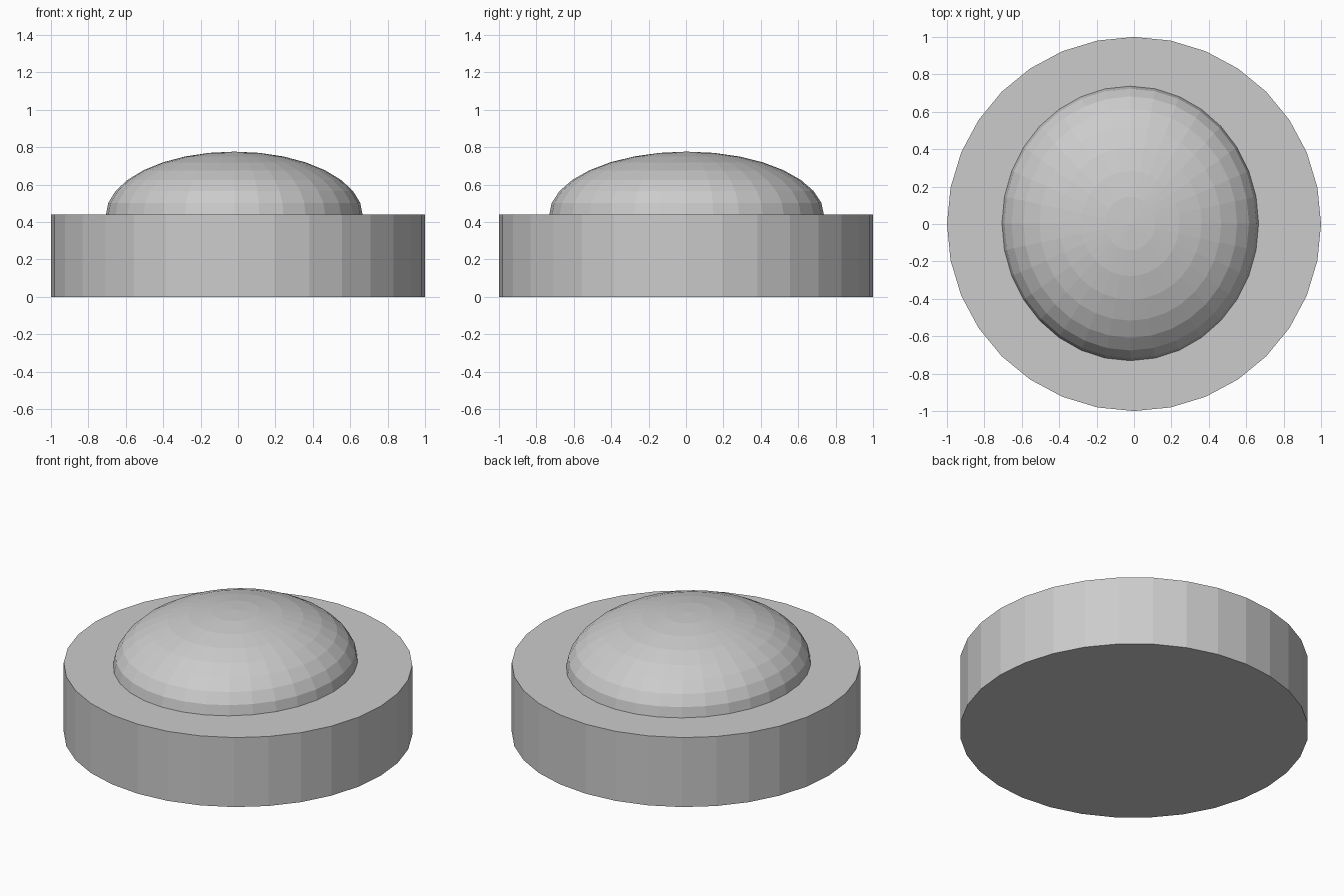
import bpy

if "Cube" in bpy.data.objects:
    bpy.data.objects.remove(bpy.data.objects["Cube"])

# One plain grey for the whole model
grey = bpy.data.materials.new("plain grey")
grey.diffuse_color = (0.6, 0.6, 0.6, 1.0)
grey.use_nodes = True
grey.node_tree.nodes["Principled BSDF"].inputs["Base Color"].default_value = grey.diffuse_color


def finish(name):
    obj = bpy.context.object
    obj.name = name
    obj.data.materials.append(grey)
    return obj


# Round base plate, flat faceted sides
BASE_HEIGHT = 0.44
bpy.ops.mesh.primitive_cylinder_add(
    vertices=32, radius=1.0, depth=BASE_HEIGHT, location=(0, 0, BASE_HEIGHT / 2))
finish("base_plate")

# Flattened, slightly oval dome button set into the plate
bpy.ops.mesh.primitive_uv_sphere_add(
    segments=32, ring_count=16, radius=1.0, location=(-0.02, 0.003, 0.435))
dome = finish("dome_button")
dome.scale = (0.687, 0.735, 0.341)
